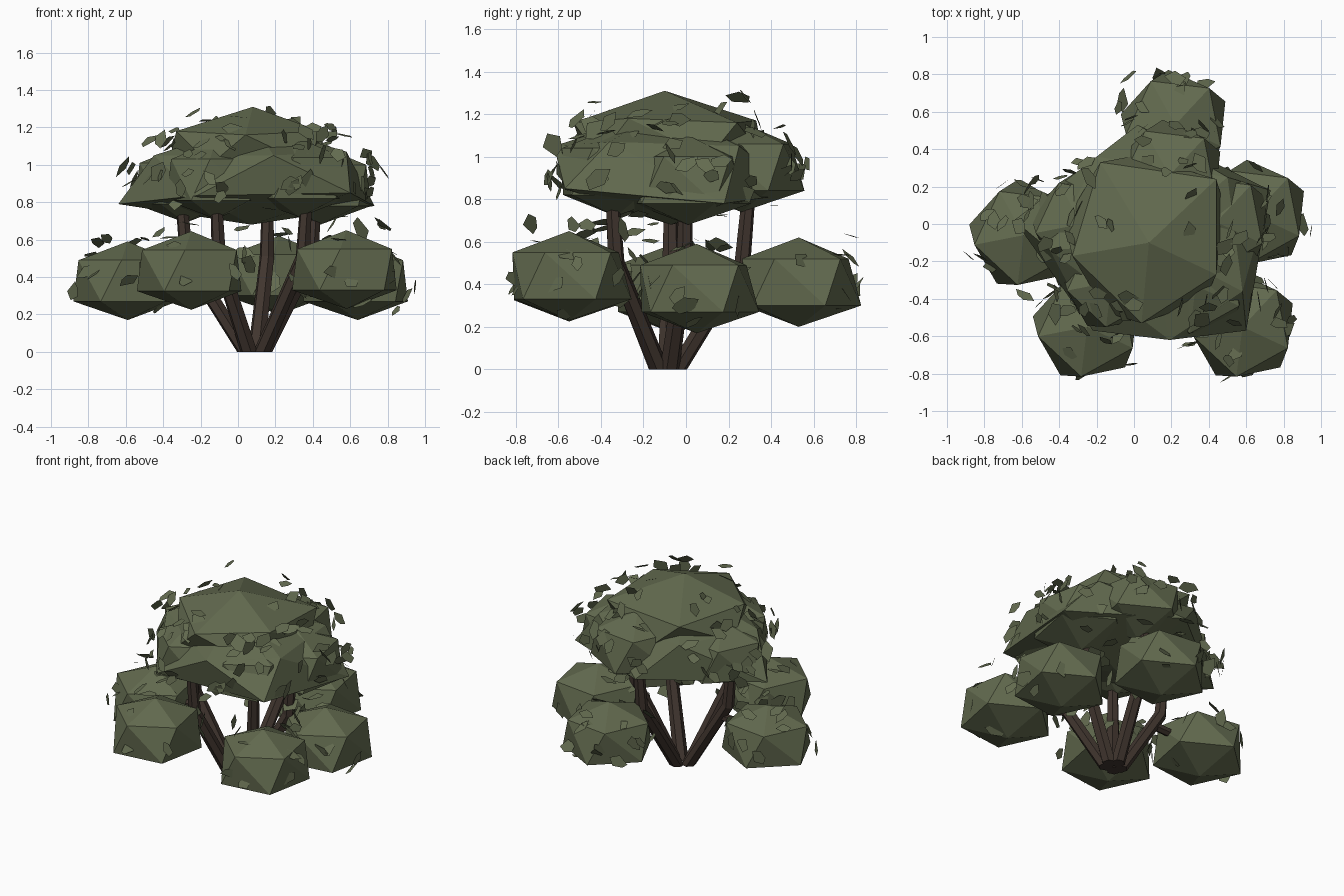
import bpy, bmesh, math, random
from mathutils import Vector, Matrix

if "Cube" in bpy.data.objects:
    bpy.data.objects.remove(bpy.data.objects["Cube"])

random.seed(7)


def material(name, colour):
    m = bpy.data.materials.new(name)
    m.diffuse_color = (*colour, 1)
    m.use_nodes = True
    m.node_tree.nodes["Principled BSDF"].inputs["Base Color"].default_value = m.diffuse_color
    return m


GREEN = material("leaf green", (0.123, 0.145, 0.078))
BROWN = material("bark brown", (0.052, 0.036, 0.028))


def finish(bm, name, mat):
    bmesh.ops.recalc_face_normals(bm, faces=bm.faces)
    me = bpy.data.meshes.new(name)
    bm.to_mesh(me)
    bm.free()
    me.materials.append(mat)
    ob = bpy.data.objects.new(name, me)
    bpy.context.collection.objects.link(ob)
    return ob


def foliage(name, top, upper, lower, bottom):
    """Faceted mass: two twisted pentagon rings with top and bottom points."""
    bm = bmesh.new()
    up, low = ([bm.verts.new(p) for p in ring] for ring in (upper, lower))
    t, b = bm.verts.new(top), bm.verts.new(bottom)
    for i in range(5):
        j = (i + 1) % 5
        bm.faces.new((t, up[i], up[j]))
        bm.faces.new((up[i], low[i], low[j]))
        bm.faces.new((up[i], low[j], up[j]))
        bm.faces.new((b, low[j], low[i]))
    return finish(bm, name, GREEN)


def ring(c, r, z, start):
    """Pentagon of points around a centre."""
    return [Vector(c) + Vector((r * math.cos(a), r * math.sin(a), z))
            for a in (math.radians(start + 72 * k) for k in range(5))]


def clump(name, c, s):
    """Regular foliage mass around a centre."""
    return foliage(name, Vector(c) + Vector((0, 0, 0.21)), ring(c, 0.285 * s, 0.11, 47),
                   ring(c, 0.315 * s, -0.11, 25), Vector(c) - Vector((0, 0, 0.21)))


def branch(name, points, radii, sides=6):
    """Tapered limb through the given points."""
    bm = bmesh.new()
    pts = [Vector(p) for p in points]
    rings = []
    for i, (p, r) in enumerate(zip(pts, radii)):
        d = (pts[min(i + 1, len(pts) - 1)] - pts[max(i - 1, 0)]).normalized()
        if p.z < 0.02:
            d = Vector((0, 0, 1))          # cut flat at the ground
        u = d.cross(Vector((0.3, 1, 0.1))).normalized()
        v = d.cross(u)
        rings.append([bm.verts.new(p + r * (math.cos(a) * u + math.sin(a) * v))
                      for a in (math.tau * k / sides for k in range(sides))])
    for a, b in zip(rings, rings[1:]):
        for k in range(sides):
            n = (k + 1) % sides
            bm.faces.new((a[k], a[n], b[n], b[k]))
    bm.faces.new(rings[0][::-1])
    bm.faces.new(rings[-1])
    finish(bm, name, BROWN)


# side, lower clump centre, upper clump centre and scale, branch top (x, y)
LIMBS = [
    ("left", (-0.59, -0.06, 0.38), (-0.28, 0.0, 0.90), 0.88, (-0.31, -0.07)),
    ("right", (0.64, 0.05, 0.38), (0.44, 0.01, 0.89), 0.95, (0.42, 0.00)),
    ("front_left", (-0.25, -0.55, 0.435), (-0.12, -0.31, 0.92), 0.85, (-0.12, -0.35)),
    ("front_right", (0.58, -0.55, 0.44), (0.33, -0.33, 0.93), 0.9, (0.37, -0.35)),
    ("back", (0.22, 0.53, 0.41), (0.19, 0.26, 0.95), 0.95, (0.16, 0.30)),
]
BASE = Vector((0.09, -0.09, 0))
masses = []

for side, low, high, size, (tx, ty) in LIMBS:
    masses.append(clump(side + "_lower_foliage", low, 0.94))
    masses.append(clump(side + "_upper_foliage", high, size))
    # main limb rises outward, bends at a knee, then stands upright
    out = (Vector((tx, ty, 0)) - BASE).normalized()
    foot = BASE + out * 0.05
    knee = foot.lerp(Vector((tx, ty, 0)), 0.9) + Vector((0, 0, 0.5))
    branch(side + "_main_branch", [foot, knee, (tx, ty, 0.88)], [0.047, 0.04, 0.031])
    # short side limb into the lower foliage
    branch(side + "_side_branch", [foot.lerp(knee, 0.82), Vector(low)], [0.03, 0.022])

# wide core of the upper foliage
masses.append(foliage(
    "core_foliage", (0.08, -0.1, 1.22),
    [(0.50, 0.25, 1.05), (-0.20, 0.36, 1.06), (-0.45, -0.14, 1.05), (0.19, -0.62, 1.05), (0.58, -0.36, 1.07)],
    [(0.73, 0.18, 0.78), (0.02, 0.53, 0.83), (-0.64, 0.02, 0.79), (-0.22, -0.57, 0.835), (0.60, -0.57, 0.85)],
    (0.07, -0.07, 0.68)))
# crown on top
masses.append(foliage(
    "crown_foliage", (0.08, -0.1, 1.31),
    [(0.44, 0.24, 1.16), (-0.18, 0.33, 1.17), (-0.33, -0.17, 1.18), (0.04, -0.53, 1.16), (0.44, -0.27, 1.18)],
    ring((0.07, -0.08, 1.0), 0.45, 0, 25), (0.07, -0.07, 0.9)))


def inside(p):
    """True when the point is buried in any foliage mass."""
    return any(all((p - f.center).dot(f.normal) < 0 for f in ob.data.polygons) for ob in masses)


# loose leaves hovering around the foliage
bm = bmesh.new()
OUTLINE = [(-0.55, -0.1), (-0.1, -0.38), (0.45, -0.25), (0.6, 0.15), (-0.1, 0.36)]
for ob in masses:
    placed = tries = 0
    goal = 16 if "lower" in ob.name else 14
    while placed < goal and tries < 300:
        tries += 1
        f = random.choice(ob.data.polygons)
        if f.normal.z < -0.5 and random.random() < 0.8:
            continue
        w = [random.random() for _ in f.vertices]
        p = sum((ob.data.vertices[i].co * k for i, k in zip(f.vertices, w)), Vector()) / sum(w)
        p += f.normal * random.choice((0.005, 0.03, 0.07, 0.11))
        if inside(p) or abs(p.x) > 0.95 or abs(p.y) > 0.83 or p.z > 1.35 or p.z < 0.2:
            continue
        n = f.normal + Vector([random.uniform(-0.6, 0.6) for _ in range(3)])
        rot = n.to_track_quat('Z', 'Y').to_matrix() @ Matrix.Rotation(random.uniform(0, 6.28), 3, 'Z')
        size = random.uniform(0.08, 0.115)
        bm.faces.new([bm.verts.new(p + rot @ Vector((
            size * (x + random.uniform(-0.1, 0.1)), size * (y + random.uniform(-0.1, 0.1)), 0)))
            for x, y in OUTLINE])
        placed += 1
finish(bm, "loose_leaves", GREEN)
